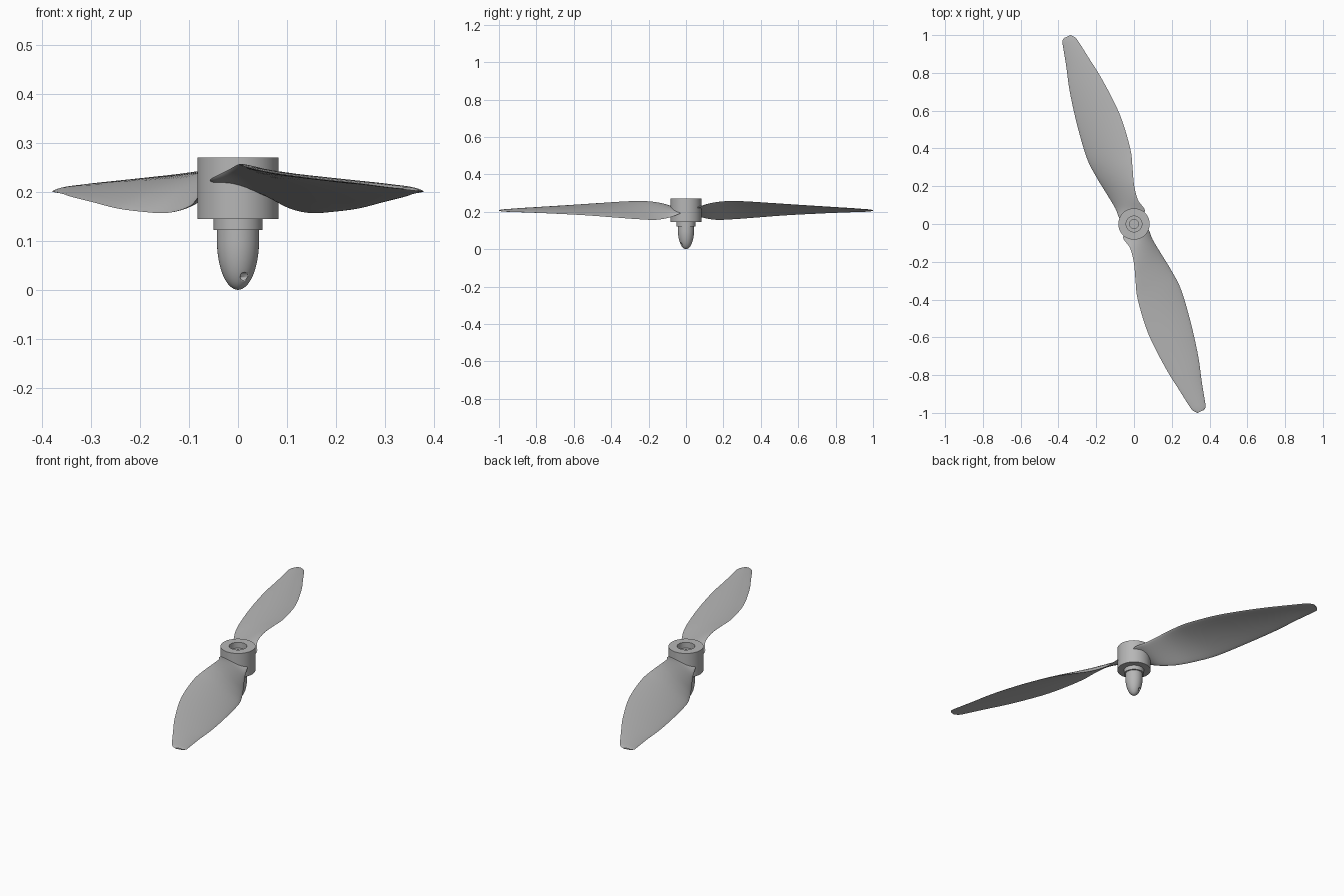
import bpy
import bmesh
import math
from mathutils import Matrix, Vector

cube = bpy.data.objects.get("Cube")
if cube:
    bpy.data.objects.remove(cube, do_unlink=True)

grey = bpy.data.materials.new("plain grey")
grey.use_nodes = True
grey.diffuse_color = (0.47, 0.47, 0.47, 1)
grey.node_tree.nodes["Principled BSDF"].inputs["Base Color"].default_value = (0.47, 0.47, 0.47, 1)


def finish(name, bm, angle=35):
    """Turn a bmesh into a smooth shaded grey object."""
    bmesh.ops.remove_doubles(bm, verts=bm.verts[:], dist=0.00002)
    bmesh.ops.recalc_face_normals(bm, faces=bm.faces[:])
    mesh = bpy.data.meshes.new(name)
    bm.to_mesh(mesh)
    bm.free()
    mesh.materials.append(grey)
    obj = bpy.data.objects.new(name, mesh)
    bpy.context.collection.objects.link(obj)
    bpy.ops.object.select_all(action="DESELECT")
    obj.select_set(True)
    bpy.context.view_layer.objects.active = obj
    bpy.ops.object.shade_smooth_by_angle(angle=math.radians(angle))
    return obj


def lathe(name, profile, steps=64):
    """Revolve (radius, height) points around the vertical axis."""
    bm = bmesh.new()
    verts = [bm.verts.new((r, 0, z)) for r, z in profile]
    edges = [bm.edges.new(pair) for pair in zip(verts, verts[1:])]
    bmesh.ops.spin(bm, geom=verts + edges, cent=(0, 0, 0), axis=(0, 0, 1),
                   angle=math.tau, steps=steps, use_duplicate=False)
    return finish(name, bm)


def catmull(points, t):
    """Smooth curve through the points; t counts stations."""
    i = min(int(t), len(points) - 2)
    f = t - i
    b, c = points[i], points[i + 1]
    a = points[i - 1] if i else b * 2 - c
    d = points[i + 2] if i + 2 < len(points) else c * 2 - b
    return (b * 2 + (c - a) * f + (a * 2 - b * 5 + c * 4 - d) * f ** 2
            + (b * 3 - a - c * 3 + d) * f ** 3) / 2


# Hub with counterbore and shaft hole, standing on a narrow collar
lathe("hub", [(0, 0.16), (0.024, 0.16), (0.024, 0.24), (0.042, 0.24), (0.042, 0.27),
              (0.083, 0.27), (0.083, 0.145), (0.05, 0.145), (0.05, 0.122), (0, 0.122)])

# Rounded spinner nose below the hub
nose = [(0, 0.125), (0.043, 0.125)]
for i in range(17):
    a = i / 16 * math.pi / 2
    nose.append((0.043 * math.cos(a), 0.1 - 0.1 * math.sin(a)))
nose[-1] = (0, 0)
spinner = lathe("spinner", nose)

# Cross hole through the nose
bm = bmesh.new()
bmesh.ops.create_cone(bm, cap_ends=True, segments=24, radius1=0.008, radius2=0.008, depth=0.2)
bm.transform(Matrix.Translation((0, 0, 0.028)) @ Matrix.Rotation(math.radians(25), 4, "Z")
             @ Matrix.Rotation(math.pi / 2, 4, "X"))
cutter = finish("cross_hole_cutter", bm)
cutter.hide_render = True
cutter.hide_set(True)
cut = spinner.modifiers.new("cross hole", "BOOLEAN")
cut.operation = "DIFFERENCE"
cut.solver = "EXACT"
cut.object = cutter

# Blade edges from root to tip: upper edge and lower edge
upper = [Vector(p) for p in (
    (-0.055, -0.055, 0.222), (-0.055, -0.08, 0.227), (-0.02, -0.13, 0.245), (0, -0.21, 0.256),
    (0.008, -0.3, 0.256), (0.02, -0.4, 0.25), (0.074, -0.577, 0.238), (0.164, -0.757, 0.226),
    (0.24, -0.88, 0.218), (0.295, -0.967, 0.211), (0.312, -0.988, 0.209), (0.336, -1, 0.207))]
lower = [Vector(p) for p in (
    (0.072, -0.025, 0.195), (0.08, -0.035, 0.19), (0.1, -0.085, 0.17), (0.145, -0.16, 0.157),
    (0.2, -0.25, 0.16), (0.25, -0.35, 0.167), (0.3, -0.52, 0.18), (0.34, -0.7, 0.19),
    (0.358, -0.83, 0.196), (0.376, -0.94, 0.2), (0.379, -0.97, 0.201), (0.369, -0.985, 0.203))]


def blade(name, turn):
    """Loft thin cambered sections between the two edges."""
    bm = bmesh.new()
    rings = []
    last, per, n = len(upper) - 1, 5, 12
    for k in range(last * per + 1):
        t = k / per
        a, b = catmull(upper, t), catmull(lower, t)
        chord = b - a
        span = catmull(upper, min(t + 0.1, last)) + catmull(lower, min(t + 0.1, last))
        span -= catmull(upper, max(t - 0.1, 0)) + catmull(lower, max(t - 0.1, 0))
        normal = span.cross(chord).normalized()
        thick = 0.018 - 0.012 * t / last
        ring = []
        for j in range(2 * n):
            theta = math.pi * j / n
            u = (1 - math.cos(theta)) / 2
            camber = 0.16 * chord.length * u * (1 - u)
            ring.append(bm.verts.new(a + chord * u + normal * (camber + thick / 2 * math.sin(theta))))
        rings.append(ring)
    for r, s in zip(rings, rings[1:]):
        for j in range(2 * n):
            m = (j + 1) % (2 * n)
            bm.faces.new((r[j], r[m], s[m], s[j]))
    bm.faces.new(rings[0])
    bm.faces.new(rings[-1])
    bm.transform(Matrix.Rotation(turn, 4, "Z"))
    finish(name, bm, 50)


# Two blades, half a turn apart
blade("front_blade", 0)
blade("back_blade", math.pi)
